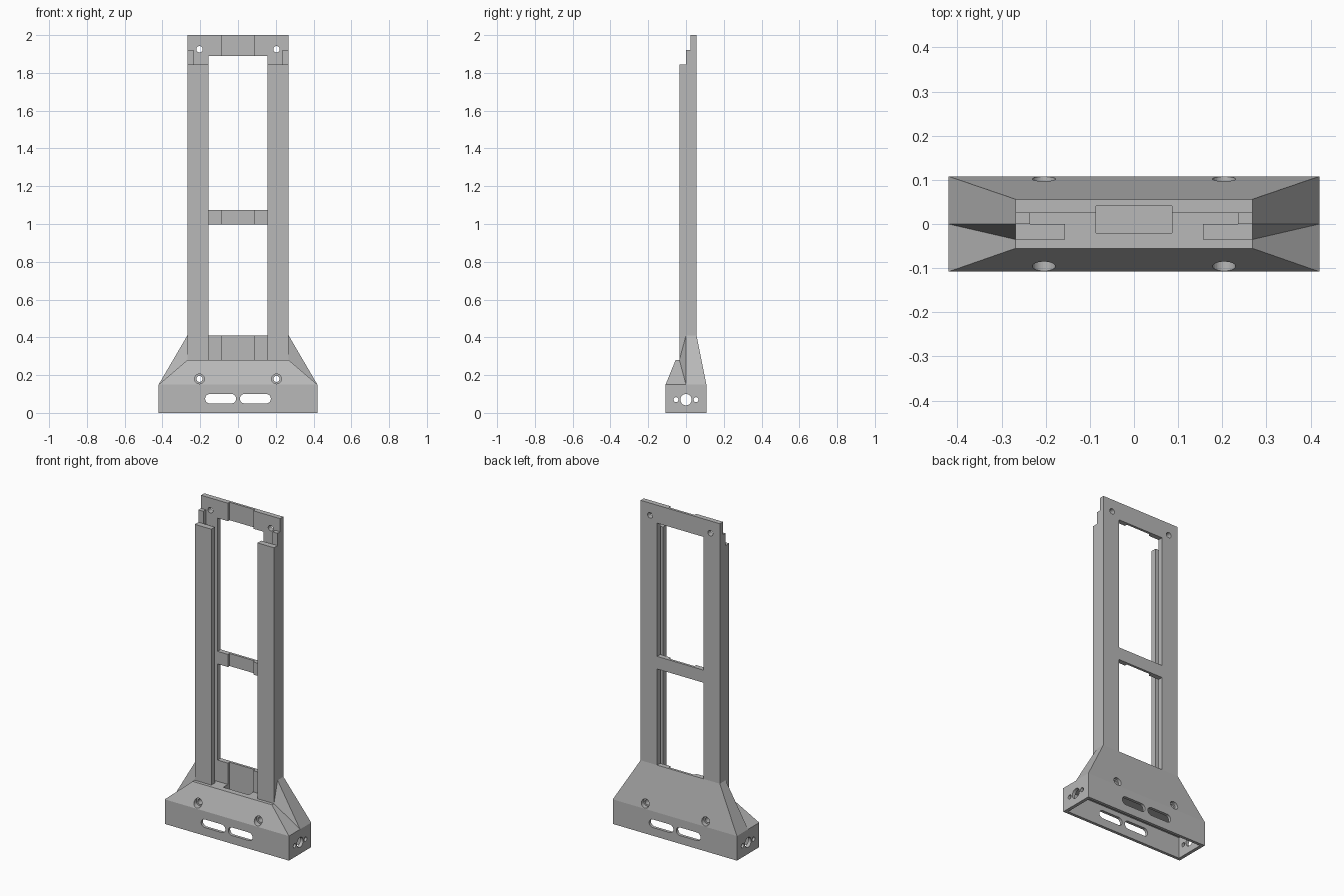
import bpy, bmesh, math
from mathutils import Vector

if "Cube" in bpy.data.objects:
    bpy.data.objects.remove(bpy.data.objects["Cube"])

grey = bpy.data.materials.new("plain grey")
grey.diffuse_color = (0.48, 0.48, 0.48, 1)
grey.use_nodes = True
grey.node_tree.nodes["Principled BSDF"].inputs["Base Color"].default_value = grey.diffuse_color


def hull(name, pts):
    """Solid from the convex hull of a few points."""
    bm = bmesh.new()
    for p in pts:
        bm.verts.new(p)
    bmesh.ops.convex_hull(bm, input=bm.verts)
    bmesh.ops.dissolve_limit(bm, angle_limit=0.001, verts=bm.verts, edges=bm.edges)
    bmesh.ops.recalc_face_normals(bm, faces=bm.faces)
    me = bpy.data.meshes.new(name)
    bm.to_mesh(me)
    bm.free()
    ob = bpy.data.objects.new(name, me)
    bpy.context.collection.objects.link(ob)
    me.materials.append(grey)
    return ob


def box(name, x0, x1, y0, y1, z0, z1):
    return hull(name, [(x, y, z) for x in (x0, x1) for y in (y0, y1) for z in (z0, z1)])


def rod(name, axis, a0, a1, u, z, r, half=0.0, n=32):
    """Round or slot-shaped bar along x or y; half stretches it sideways."""
    pts = []
    for i in range(n):
        t = 2 * math.pi * (i + 0.5) / n
        c = u + r * math.cos(t) + (half if math.cos(t) > 0 else -half)
        h = z + r * math.sin(t)
        for a in (a0, a1):
            pts.append((c, a, h) if axis == 'y' else (a, c, h))
    return hull(name, pts)


def combine(ob, others, op):
    """Apply a boolean with each helper solid, then remove the helper."""
    for o in others:
        m = ob.modifiers.new("bool", 'BOOLEAN')
        m.operation, m.solver, m.object = op, 'EXACT', o
        o.hide_render = True
        bpy.context.view_layer.update()
        dg = bpy.context.evaluated_depsgraph_get()
        me = bpy.data.meshes.new_from_object(ob.evaluated_get(dg))
        ob.modifiers.clear()
        ob.data = me
        bpy.data.objects.remove(o)


S = (-1, 1)
# base block with a tapered shoulder
base = hull("base",
            [(x * .42, y * .108, z) for x in S for y in S for z in (0, .15)]
            + [(x * .268, y * .055, .28) for x in S for y in S])

# taller rear taper with side gussets
gusset = hull("gusset", [p for x in S for p in (
    (x * .42, 0, .15), (x * .42, .108, .15), (x * .268, -.035, .15),
    (x * .268, -.035, .28), (x * .268, 0, .41), (x * .268, .056, .41))])
combine(base, [gusset], 'UNION')

# panel channel, centre relief and hollow underside
cuts = [box("cut", -.235, .235, -.2, .025, .28, .6),
        box("cut", -.086, .086, -.02, .041, .17, .6),
        box("cut", -.4, .4, -.09, .09, -.1, .13)]
for s in S:
    # long slots in the front and back walls
    cuts.append(rod("cut", 'y', -.3, .3, s * .092, .075, .025, half=.057))
    # screw holes with counterbores
    cuts.append(rod("cut", 'y', -.3, .3, s * .204, .18, .016))
    cuts.append(rod("cut", 'y', -.3, -.075, s * .204, .18, .026))
    cuts.append(rod("cut", 'y', .08, .3, s * .204, .18, .026))
    # small holes in the end walls
    cuts.append(rod("cut", 'x', -.6, .6, s * .053, .07, .013))
# cable hole in the end walls
cuts.append(rod("cut", 'x', -.6, .6, 0, .07, .03))
combine(base, cuts, 'DIFFERENCE')

# back frame with two windows, relieved crossbars and mounting holes
frame = box("back_frame", -.268, .268, .025, .056, .41, 2)
cuts = [box("cut", -.156, .156, -.1, .2, .3, .998),
        box("cut", -.156, .156, -.1, .2, 1.075, 1.89),
        box("cut", -.086, .086, -.1, .041, .3, 2.1)]
cuts += [rod("cut", 'y', -.1, .2, s * .204, 1.925, .017) for s in S]
combine(frame, cuts, 'DIFFERENCE')

# side rails: spacer strip and front lip forming a channel
for s, side in zip(S, ("left", "right")):
    box(side + "_spacer", s * .235, s * .268, 0, .025, .28, 1.92)
    box(side + "_front_lip", s * .156, s * .268, -.035, 0, .28, 1.845)
